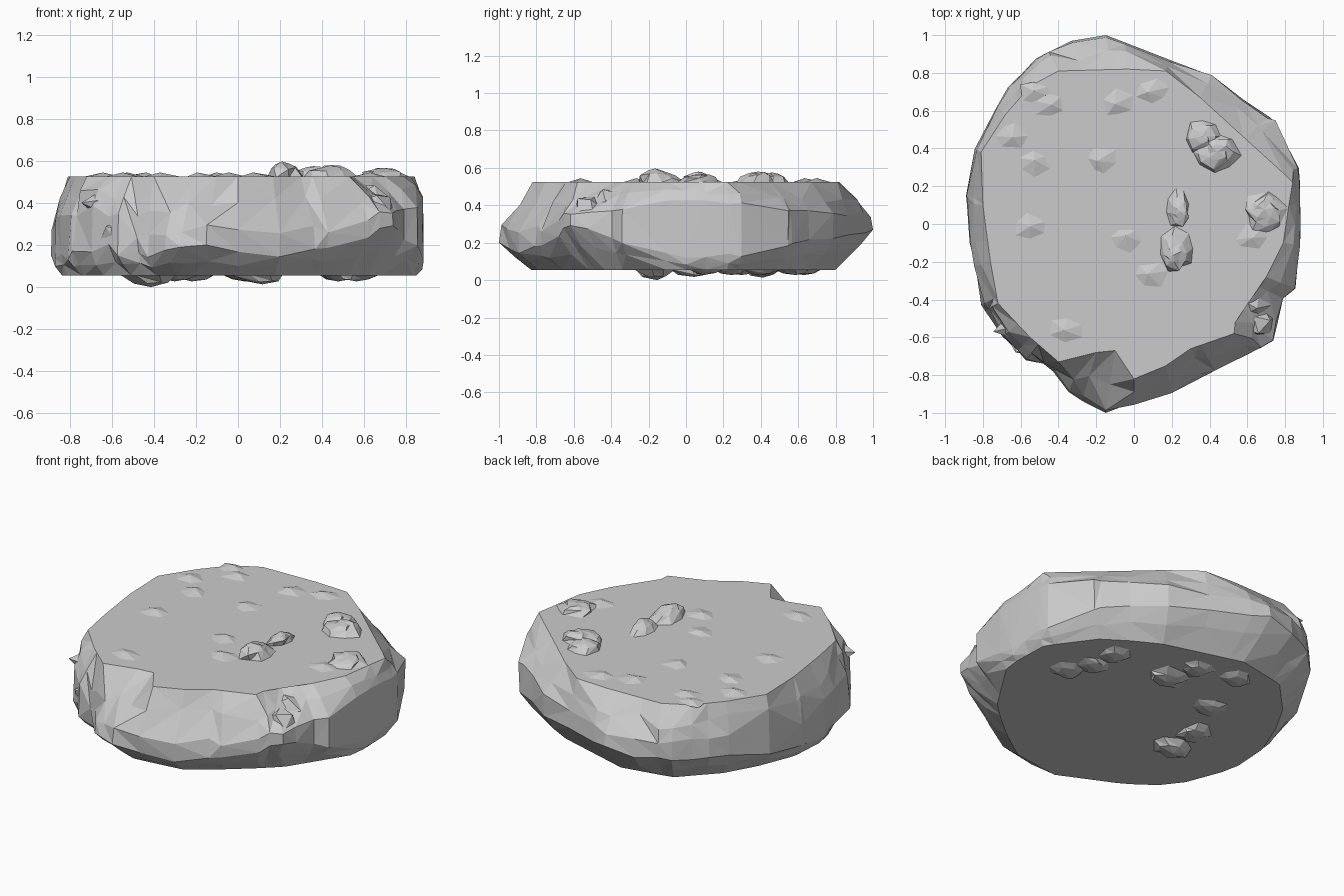
import bpy, bmesh, math, random
from mathutils import Vector, Matrix

if "Cube" in bpy.data.objects:
    bpy.data.objects.remove(bpy.data.objects["Cube"])

random.seed(5)
TOP, BASE = 0.525, 0.055

# Outline of the flat top (x, y)
top_line = [(0, -.82), (.17, -.75), (.30, -.66), (.53, -.58), (.55, -.38), (.70, -.28),
            (.79, -.10), (.82, .10), (.84, .22), (.78, .28), (.58, .46), (.35, .67),
            (.17, .81), (-.04, .82), (-.40, .81), (-.55, .73), (-.68, .58), (-.81, .38),
            (-.80, .10), (-.76, -.20), (-.72, -.42), (-.55, -.60), (-.40, -.73),
            (-.20, -.68), (-.10, -.67)]
# Widest outline of the body: x, y, lower z, upper z
mid_line = [(-.15, -1, .21, .27), (.20, -.90, .16, .25), (.43, -.78, .19, .28),
            (.68, -.66, .25, .33), (.74, -.62, .27, .36), (.77, -.50, .26, .38),
            (.80, -.40, .22, .40), (.87, -.33, .18, .38), (.885, 0, .12, .42),
            (.88, .30, .14, .42), (.75, .55, .18, .38), (.58, .66, .20, .36),
            (.41, .79, .22, .34), (-.15, 1, .27, .34), (-.33, .97, .25, .34),
            (-.52, .88, .24, .34), (-.67, .73, .23, .36), (-.85, .40, .18, .32),
            (-.89, .15, .15, .28), (-.87, -.10, .13, .32), (-.81, -.43, .16, .36),
            (-.70, -.60, .18, .36), (-.58, -.73, .18, .34), (-.48, -.74, .15, .26),
            (-.35, -.90, .15, .22)]
# Outline of the flat underside (x, y)
base_line = [(-.12, -.83), (.18, -.79), (.42, -.62), (.62, -.44), (.85, -.08), (.84, .22),
             (.70, .45), (.40, .65), (-.12, .80), (-.43, .74), (-.64, .52), (-.80, .22),
             (-.85, -.03), (-.81, -.22), (-.70, -.50), (-.48, -.66)]


def hit(line, a):
    """Point where a ray from the centre at angle a meets a closed outline."""
    d = Vector((math.cos(a), math.sin(a)))
    for p, q in zip(line, line[1:] + line[:1]):
        p, q = Vector(p), Vector(q)
        e = q - p
        den = d.x * e[1] - d.y * e[0]
        if abs(den) < 1e-9:
            continue
        r = (p[0] * e[1] - p[1] * e[0]) / den
        t = (p[0] * d.y - p[1] * d.x) / den
        if r > 0 and -1e-5 <= t <= 1 + 1e-5:
            return p + e * t
    return Vector(line[0])


def finish(bm, name):
    me = bpy.data.meshes.new(name)
    bm.to_mesh(me)
    bm.free()
    ob = bpy.data.objects.new(name, me)
    bpy.context.collection.objects.link(ob)
    return ob


# Slab body: rings lofted through every outline corner
angles = []
for a in sorted(math.atan2(p[1], p[0]) for p in top_line + mid_line):
    if not angles or a - angles[-1] > .03:
        angles.append(a)
bm = bmesh.new()
columns = []
for a in angles:
    m, t, b = hit(mid_line, a), hit(top_line, a), hit(base_line, a)
    rough = .03 if m[1] < -.35 else .018
    lo = Vector((m[0], m[1], m[2] + random.uniform(-rough, rough)))
    hi = Vector((m[0], m[1], max(m[3] + random.uniform(-rough, rough), lo.z + .03)))
    hi.xy *= random.uniform(1 - rough, 1)
    if abs(m[1]) < .97:
        lo.xy *= random.uniform(1 - rough * .6, 1.0)
    rim = Vector((t[0], t[1], TOP))
    foot = Vector((b[0], b[1], BASE))
    toe = foot.lerp(lo, random.uniform(.4, .6))
    toe.xy *= random.uniform(1.0, 1.02)
    shoulder = hi.lerp(rim, random.uniform(.35, .65))
    shoulder.xy *= random.uniform(1 - rough * .5, 1.025)
    columns.append([bm.verts.new(p) for p in (foot, toe, lo, hi, shoulder, rim)])
for c, n in zip(columns, columns[1:] + columns[:1]):
    for i in range(5):  # alternate the diagonals at random for broken facets
        q = [c[i], n[i], n[i + 1], c[i + 1]]
        k = random.randint(0, 1)
        q = q[k:] + q[:k]
        bm.faces.new((q[0], q[1], q[2]))
        bm.faces.new((q[0], q[2], q[3]))
caps = [bm.faces.new([c[i] for c in columns]) for i in (0, 5)]
bmesh.ops.triangulate(bm, faces=caps)
bmesh.ops.recalc_face_normals(bm, faces=bm.faces)
finish(bm, "rock_slab")


def mounds(name, items, z, steps):
    """Irregular faceted humps on a flat face: x, y, rx, ry, height (signed)."""
    bm = bmesh.new()
    for x, y, rx, ry, h in items:
        n = 5 + len(steps)
        a0 = random.uniform(0, 6.28)
        lean = Vector((random.uniform(-.3, .3), random.uniform(-.3, .3)))
        rings = []
        for r, f in steps:
            ring = []
            for i in range(n):
                a = a0 + math.tau * (i + random.uniform(-.25, .25)) / n
                s = r * random.uniform(.8, 1.15)
                px = x + (math.cos(a) * s + lean.x * f) * rx
                py = y + (math.sin(a) * s + lean.y * f) * ry
                sink = -.06 * h if f == 0 else f * h * random.uniform(.8, 1.05)
                ring.append(bm.verts.new((px, py, z + sink)))
            rings.append(ring)
        tip = bm.verts.new((x + lean.x * rx, y + lean.y * ry, z + h))
        up = h > 0
        for i in range(n):
            j = (i + 1) % n
            for a, b in zip(rings, rings[1:]):
                for f in ((a[i], a[j], b[j]), (a[i], b[j], b[i])):
                    bm.faces.new(f if up else f[::-1])
            f = (rings[-1][i], rings[-1][j], tip)
            bm.faces.new(f if up else f[::-1])
    return finish(bm, name)


# Larger stones on the top
mounds("top_stones", [(.23, -.13, .09, .12, .072), (.23, .08, .065, .11, .055),
                      (.36, .46, .09, .10, .05), (.43, .38, .13, .11, .055),
                      (.70, .06, .12, .12, .042)],
       TOP, [(1, 0), (.75, .6), (.4, .92)])
# Small chips on the top
chips = [(-.04, -.08), (.10, -.27), (-.17, .34), (-.08, .64), (.10, .71), (-.46, .63),
         (-.53, .69), (-.66, .46), (-.53, .32), (-.55, -.02), (-.36, -.56), (.62, -.07)]
mounds("top_chips", [(x, y, .095, .075, .02) for x, y in chips], TOP, [(1, 0)])
# Stones on the underside
under = [(.58, .11), (.50, .23), (.47, .41), (.03, .58), (-.20, .63), (-.30, .29)]
mounds("under_stones", [(x, y, .10, .10, -.028) for x, y in under] +
       [(-.42, .02, .10, .12, -.038), (-.42, -.18, .13, .11, -.055),
        (.08, .41, .13, .11, -.042)], BASE, [(1, 0), (.6, .7)])

# Broken crags at the front corners, mostly sunk in the body
bm = bmesh.new()
for x, y, z, rx, ry, rz in [(.63, -.43, .40, .09, .08, .11), (.66, -.52, .36, .09, .09, .10),
                            (-.55, -.62, .24, .12, .09, .10), (-.62, -.54, .40, .11, .08, .07)]:
    spin = Matrix.Rotation(random.uniform(0, 6.28), 3, Vector((1, 1, random.random())))
    for v in bmesh.ops.create_icosphere(bm, subdivisions=1, radius=1)['verts']:
        p = spin @ v.co * random.uniform(.8, 1.2)
        v.co = (x + p.x * rx, y + p.y * ry, z + p.z * rz)
finish(bm, "edge_crags")
